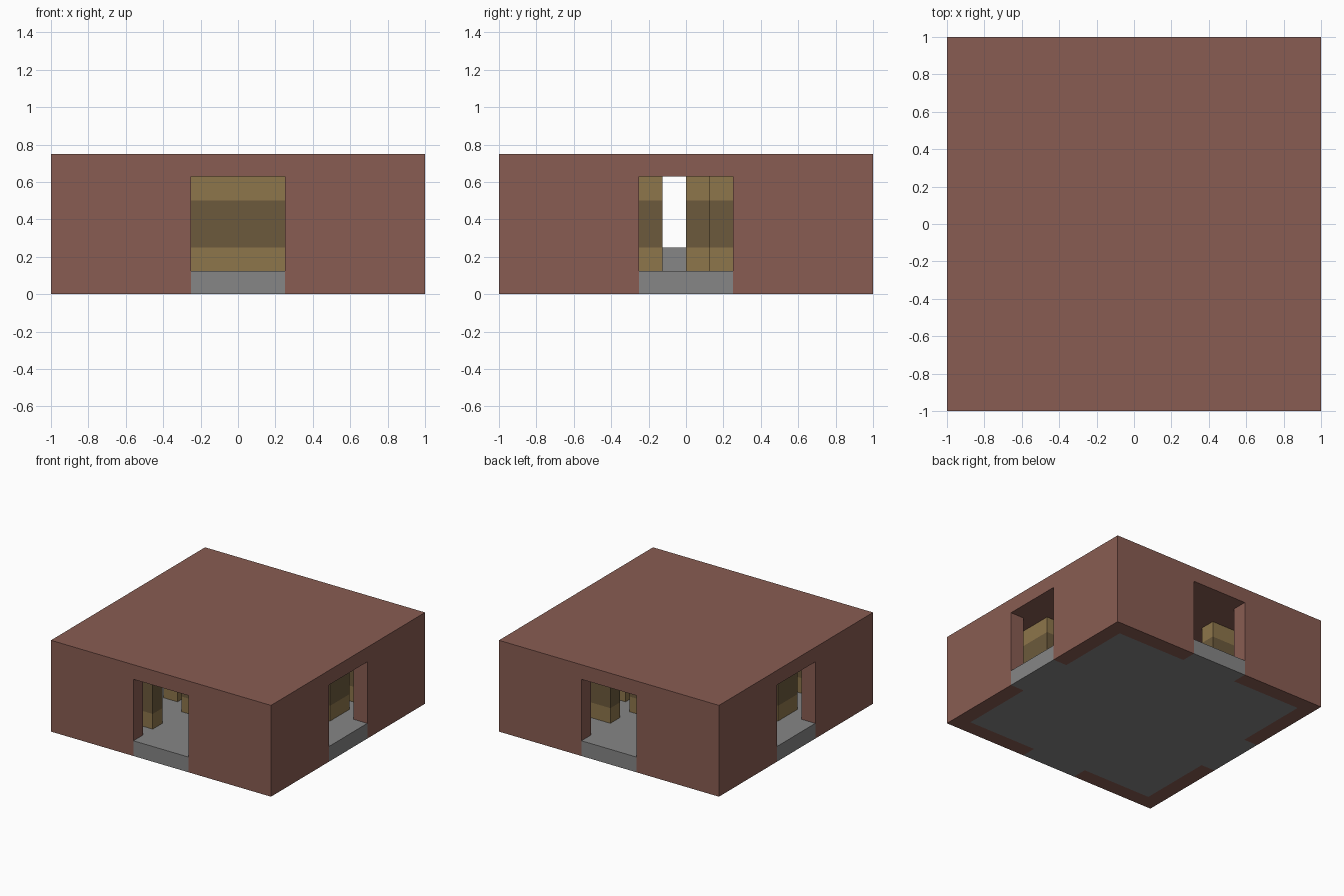
import bpy, bmesh
from mathutils import Matrix, Vector

old = bpy.data.objects.get("Cube")
if old:
    bpy.data.objects.remove(old, do_unlink=True)


def material(name, rgb):
    m = bpy.data.materials.new(name)
    m.use_nodes = True
    color = (*rgb, 1)
    m.diffuse_color = color
    m.node_tree.nodes["Principled BSDF"].inputs["Base Color"].default_value = color
    return m


BRICK = material("brick brown", (0.25, 0.108, 0.085))
STONE = material("stone grey", (0.238, 0.238, 0.238))
TAN = material("light tan", (0.27, 0.18, 0.07))
DARK_TAN = material("dark tan", (0.15, 0.102, 0.045))

T = 0.125           # thickness of walls, floor and roof
DOOR = 0.25         # half door width
HEAD = 0.63         # ceiling and door head height
TOP = 0.75
IN = 1 - T


def build(name, boxes, mats, bands=()):
    """Join axis-aligned boxes; optional height cuts give alternating colours."""
    bm = bmesh.new()
    for x0, x1, y0, y1, z0, z1 in boxes:
        size = Vector((x1 - x0, y1 - y0, z1 - z0))
        mid = Vector((x0 + x1, y0 + y1, z0 + z1)) / 2
        bmesh.ops.create_cube(bm, size=1, matrix=Matrix.Translation(mid) @ Matrix.Diagonal((*size, 1)))
    for z in bands:
        bmesh.ops.bisect_plane(bm, geom=bm.verts[:] + bm.edges[:] + bm.faces[:],
                               plane_co=(0, 0, z), plane_no=(0, 0, 1))
    if bands:
        for f in bm.faces:
            f.material_index = int(bands[0] < f.calc_center_median().z < bands[1])
    me = bpy.data.meshes.new(name)
    bm.to_mesh(me)
    bm.free()
    for m in mats:
        me.materials.append(m)
    ob = bpy.data.objects.new(name, me)
    bpy.context.collection.objects.link(ob)
    return ob


# Outer shell: roof, and on each side two panels with a lintel over the door
build("roof", [(-1, 1, -1, 1, HEAD, TOP)], [BRICK])
for name, y0, y1 in (("front", -1, -IN), ("back", IN, 1)):
    build(name + "_wall", [(-1, -DOOR, y0, y1, 0, HEAD), (DOOR, 1, y0, y1, 0, HEAD)], [BRICK])
for name, x0, x1 in (("right", -1, -IN), ("left", IN, 1)):
    build(name + "_wall", [(x0, x1, -IN, -DOOR, 0, HEAD), (x0, x1, DOOR, IN, 0, HEAD)], [BRICK])

# Floor with a threshold in every doorway
build("floor", [(-IN, IN, -IN, IN, 0, T),
                (-DOOR, DOOR, -1, -IN, 0, T), (-DOOR, DOOR, IN, 1, 0, T),
                (-1, -IN, -DOOR, DOOR, 0, T), (IN, 1, -DOOR, DOOR, 0, T)], [STONE])
build("centre_plinth", [(-T, T, -T, T, T, 2 * T)], [STONE])


# Inner partitions, banded by height
def partitions(name, plans):
    build(name, [(*p, T, HEAD) for p in plans], [TAN, DARK_TAN], (0.25, 0.5))


partitions("front_partitions", [(-0.75, -DOOR, -0.75, -0.625), (DOOR, 0.75, -0.75, -0.625)])
partitions("back_partitions", [(-0.75, -DOOR, 0.5, 0.625), (DOOR, 0.75, 0.5, 0.625)])
partitions("left_partitions", [(0.625, 0.75, T, 0.375), (0.625, 0.75, -0.5, -T)])
partitions("right_partitions", [(-0.75, -0.625, 0, 0.375), (-0.75, -0.625, -0.375, -T)])
partitions("centre_screens", [(-DOOR, DOOR, -0.375, -0.25), (-DOOR, DOOR, 0.25, 0.375)])
partitions("side_screens", [(0.375, 0.5, 0, 0.25), (-0.5, -0.375, -0.25, -T)])
